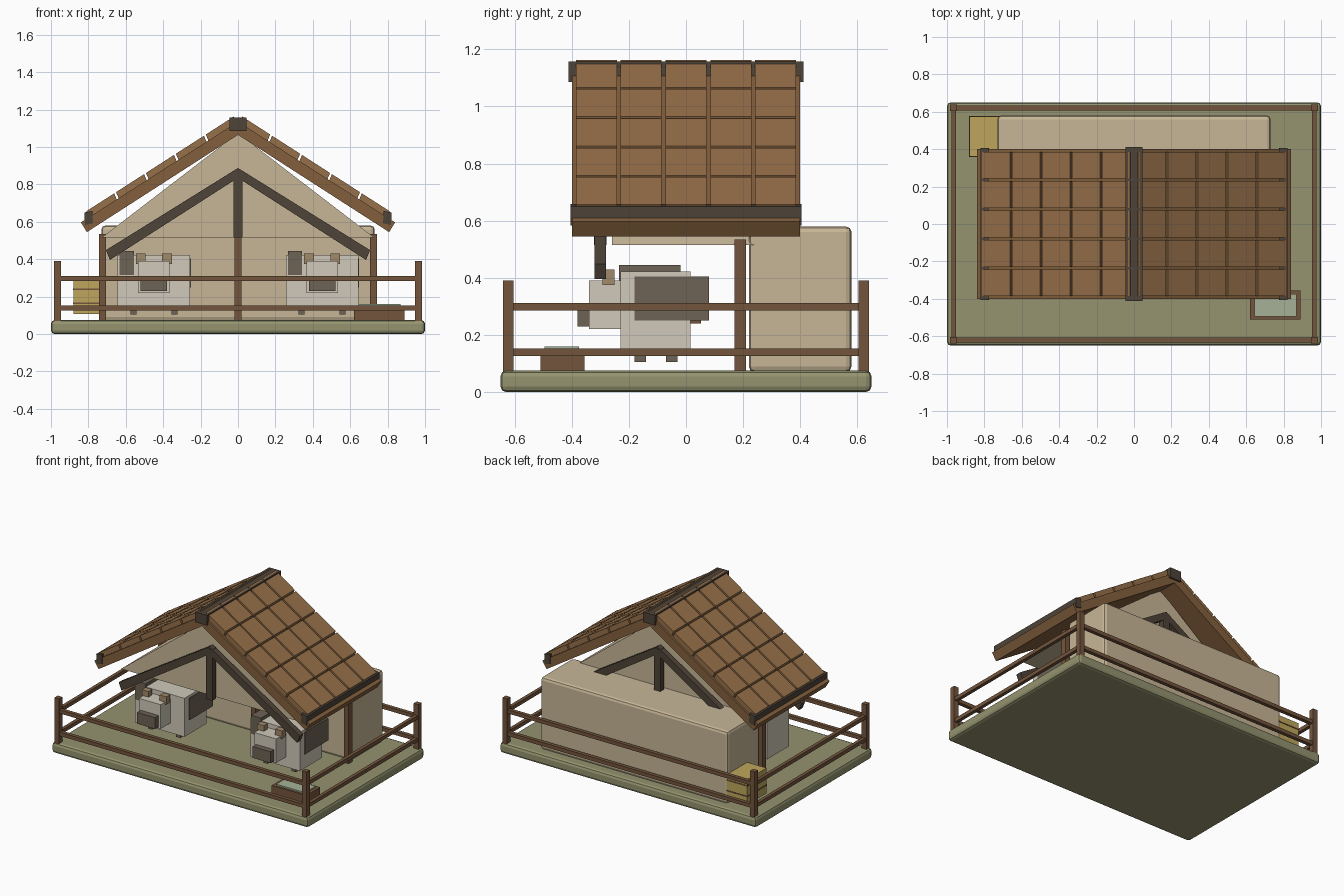
import bpy, bmesh

if "Cube" in bpy.data.objects:
    bpy.data.objects.remove(bpy.data.objects["Cube"])

def mat(name, hexcol):
    m = bpy.data.materials.new(name)
    c = [int(hexcol[i:i + 2], 16) / 255 for i in (0, 2, 4)]
    m.diffuse_color = [v ** 2.2 for v in c] + [1]
    m.use_nodes = True
    m.node_tree.nodes["Principled BSDF"].inputs["Base Color"].default_value = m.diffuse_color
    return m

GRASS = mat("grass", "93926f")
WOOD = mat("wood", "73563f")
DARK = mat("dark_wood", "50463b")
ROOF = mat("roof", "83603f")
TILE = mat("tile", "956f4b")
WALL = mat("plaster", "c6b596")
HIDE = mat("hide", "cfc8b8")
PATCH = mat("patch", "6d6356")
HORN = mat("horn", "a08a6a")
HAY = mat("hay", "bda55c")
WATER = mat("water", "a5b095")

def finish(name, bm, material, bevel=0):
    bmesh.ops.recalc_face_normals(bm, faces=bm.faces)
    me = bpy.data.meshes.new(name)
    bm.to_mesh(me)
    bm.free()
    me.materials.append(material)
    ob = bpy.data.objects.new(name, me)
    bpy.context.collection.objects.link(ob)
    if bevel:
        b = ob.modifiers.new("bevel", 'BEVEL')
        b.width, b.segments = bevel, 2
    return ob

def prism(name, profile, y0, y1, material, bevel=0):
    """Extrude an x/z profile along y."""
    bm = bmesh.new()
    face = bm.faces.new([bm.verts.new((x, y0, z)) for x, z in profile])
    ext = bmesh.ops.extrude_face_region(bm, geom=[face])["geom"]
    verts = [v for v in ext if isinstance(v, bmesh.types.BMVert)]
    bmesh.ops.translate(bm, verts=verts, vec=(0, y1 - y0, 0))
    return finish(name, bm, material, bevel)

def box(name, x0, x1, y0, y1, z0, z1, material, bevel=0):
    return prism(name, [(x0, z0), (x1, z0), (x1, z1), (x0, z1)], y0, y1, material, bevel)

# ground slab
box("ground", -1, 1, -.65, .65, 0, .075, GRASS, .02)

# fence: corner posts and two rails per side
for s in (-1, 1):
    for t in (-1, 1):
        box("fence_post", s * .965 - .018, s * .965 + .018, t * .622 - .018, t * .622 + .018, .06, .39, WOOD)
    for z in (.14, .298):
        box("fence_rail_long", -.965, .965, s * .62 - .013, s * .62 + .013, z - .013, z + .013, WOOD)
        box("fence_rail_side", s * .965 - .012, s * .965 + .012, -.62, .62, z - .013, z + .013, WOOD)

# rear wall block, gable and posts
box("rear_wall", -.73, .73, .22, .58, .07, .58, WALL, .02)
prism("gable", [(-.73, .515), (.73, .515), (0, 1.075)], -.26, .26, WALL)
for x in (-.725, 0, .725):
    box("wall_post", x - .019, x + .019, .17, .21, .07, .535, WOOD)

# roof: slabs, eave beams and tiles, mirrored left and right
SLOPE = .642
def under(x, lift=0):
    return 1.136 - SLOPE * x + lift

for s in (-1, 1):
    slab = [(0, 1.065), (.808, .545), (.84, .597), (0, 1.136)]
    prism("roof_slab", [(s * x, z) for x, z in slab], -.4, .4, ROOF)
    beam = [(.775, .592), (.818, .583), (.822, .65), (.779, .658)]
    prism("eave_beam", [(s * x, z) for x, z in beam], -.405, .405, DARK)
    for r in range(5):
        a, b = .01 + r * .16, .16 + r * .16
        p = [(a, under(a, -.005)), (b, under(b, -.005)), (b + .016, under(b + .016, .044)),
             (a + .016, under(a + .016, .044))]
        p = [(s * (x - .004), z) for x, z in p]
        for c in range(5):
            y = (c - 2) * .157
            prism("roof_tile", p, y - .072, y + .072, TILE)
    # trusses at front and back
    for y in (-.3, .3):
        brace = [(0, .888), (.706, .449), (.685, .396), (0, .835)]
        prism("truss_brace", [(s * x, z) for x, z in brace], y - .02, y + .02, DARK)
for y in (-.3, .3):
    box("king_post", -.025, .025, y - .022, y + .022, .515, .875, DARK)
box("ridge_beam", -.045, .045, -.412, .412, 1.085, 1.157, DARK)

# two box-built cattle
for cx in (-.45, .45):
    def part(name, x0, x1, y0, y1, z0, z1, m, bevel=0):
        box(name, cx + x0, cx + x1, y0, y1, z0, z1, m, bevel)
    part("animal_body", -.193, .193, -.23, .015, .15, .422, HIDE)
    part("animal_head", -.085, .085, -.34, -.22, .22, .39, HIDE)
    part("muzzle", -.07, .07, -.38, -.33, .23, .31, PATCH)
    part("shoulder_patch", -.183, -.107, -.235, -.02, .315, .445, PATCH)
    part("flank_patch", .09, .198, -.18, .08, .25, .405, PATCH)
    part("tail", -.015, .015, .01, .052, .24, .38, WOOD)
    for s in (-1, 1):
        part("horn", s * .07 - .026, s * .07 + .026, -.292, -.25, .375, .43, HORN)
        for y in (-.16, -.05):
            part("leg", s * .11 - .016, s * .11 + .016, y - .02, y + .02, .105, .16, PATCH)

# hay stack with straps
box("hay_stack", -.88, -.72, .36, .575, .107, .285, HAY)
for z in (.165, .24):
    box("hay_strap", -.883, -.72, .357, .578, z - .004, z + .004, WOOD)

# water trough
box("trough", .62, .89, -.51, -.355, .07, .15, WOOD)
box("trough_water", .645, .868, -.495, -.375, .14, .16, WATER)
